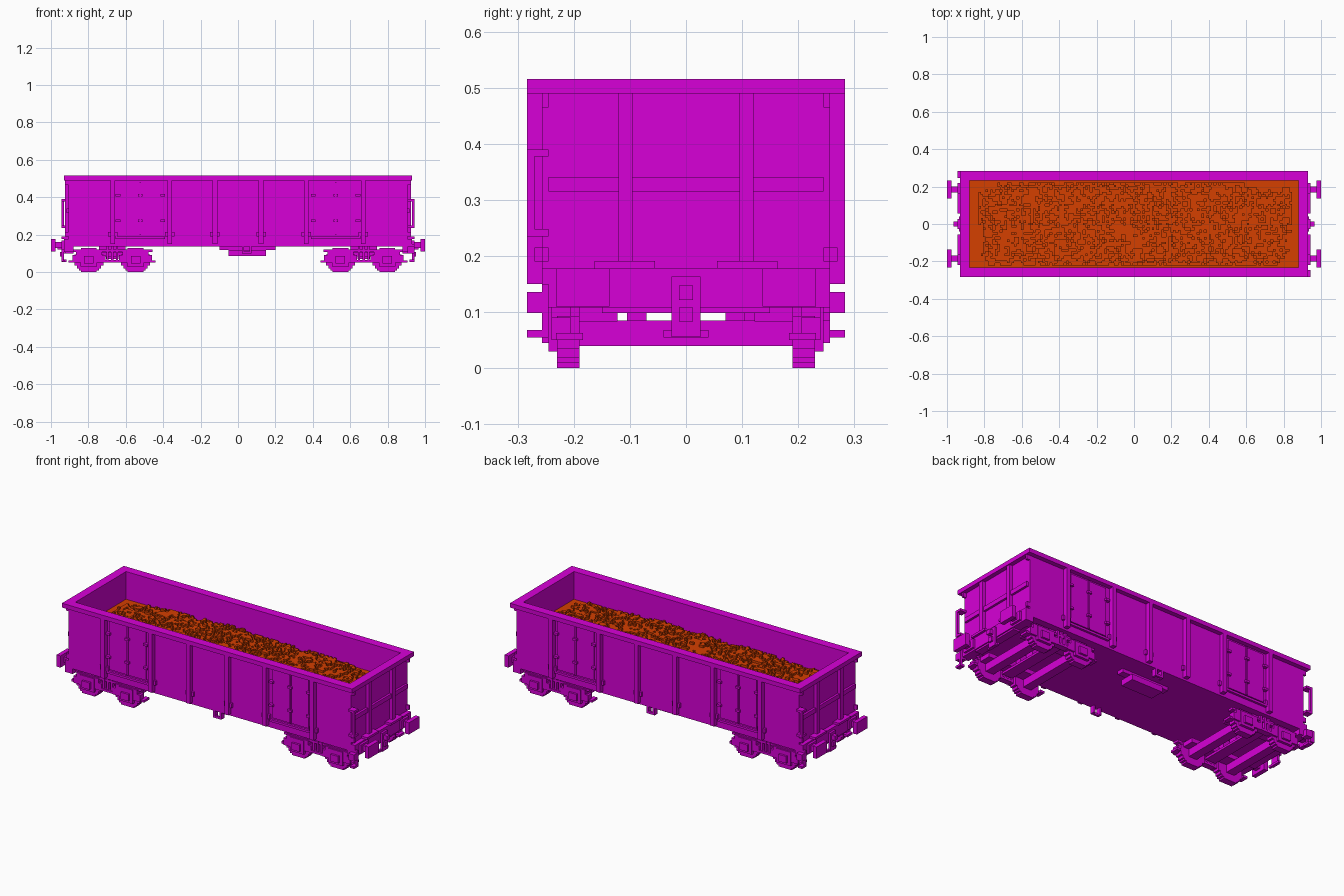
import bpy, bmesh, random
from mathutils import Vector, noise

if "Cube" in bpy.data.objects:
    bpy.data.objects.remove(bpy.data.objects["Cube"])
random.seed(4)

# Main levels of the wagon: length (x), width (y) and height (z)
BLOCK = 0.0127
INNER_X, WALL_X, END_X = 0.88, 0.905, 0.93
INNER_Y, WALL_Y, POST_Y = 0.232, 0.257, 0.283
FLOOR_Z, BEAM_Z, RIM_Z, TOP_Z = 0.138, 0.178, 0.49, 0.515
ORE_Z = 0.355
WHEEL_IN, WHEEL_OUT, WHEEL_R = 0.19, 0.23, 0.064
AXLE_XS = (0.548, 0.797)
BOGIE_X = sum(AXLE_XS) / 2


def material(name, rgb):
    m = bpy.data.materials.new(name)
    m.use_nodes = True
    m.diffuse_color = (*rgb, 1)
    m.node_tree.nodes["Principled BSDF"].inputs["Base Color"].default_value = (*rgb, 1)
    return m


MAGENTA = material("magenta paint", (0.68, 0, 0.68))
ORE = material("orange ore", (0.66, 0.05, 0))


def add_box(bm, x, y, z):
    """Add a box spanning the given (low, high) ranges."""
    cube = bmesh.ops.create_cube(bm, size=1)
    for vert in cube["verts"]:
        vert.co = Vector([(lo + hi) / 2 + c * (hi - lo)
                          for c, (lo, hi) in zip(vert.co, (x, y, z))])


def flip(span, sign):
    return span if sign > 0 else (-span[1], -span[0])


def around(centre, half):
    return (centre - half, centre + half)


def above(low, size=BLOCK):
    return (low, low + size)


def across(half):
    return (-half, half)


def finish(name, bm, mat):
    mesh = bpy.data.meshes.new(name)
    bm.to_mesh(mesh)
    bm.free()
    mesh.materials.append(mat)
    bpy.context.collection.objects.link(bpy.data.objects.new(name, mesh))


def part(name, boxes, mat=MAGENTA, mirror="", turn=False):
    """Make one object from boxes, mirrored over axes or repeated by a half turn."""
    signs = [(sx, sy) for sx in ((1, -1) if "x" in mirror else (1,))
             for sy in ((1, -1) if "y" in mirror else (1,))]
    if turn:
        signs.append((-1, -1))
    bm = bmesh.new()
    for sx, sy in signs:
        for x, y, z in boxes:
            add_box(bm, flip(x, sx), flip(y, sy), z)
    finish(name, bm, mat)


# Body shell
part("floor", [(across(WALL_X), across(WALL_Y), above(FLOOR_Z, 2 * BLOCK))])
part("side_walls", [(across(WALL_X), (INNER_Y, WALL_Y), (FLOOR_Z, RIM_Z))], mirror="y")
part("end_walls", [((INNER_X, WALL_X), across(INNER_Y), (FLOOR_Z, RIM_Z))], mirror="x")
part("side_rims", [(across(END_X), (INNER_Y, POST_Y), (RIM_Z, TOP_Z))], mirror="y")
part("end_rims", [((INNER_X, END_X), across(INNER_Y), (RIM_Z, TOP_Z))], mirror="x")

# Side posts with small feet
posts = []
for post_x in (0.123, 0.365, 0.67):
    posts.append((around(post_x, BLOCK), (WALL_Y, POST_Y), (0.15, RIM_Z)))
    posts.append((around(post_x, 2 * BLOCK), above(WALL_Y), above(0.19, 2 * BLOCK)))
part("side_posts", posts, mirror="xy")

# Double doors: two thin leaves, a bottom ledge, hinges and a latch rod
DOOR_X, LEAF = 0.522, 0.12
doors = [(around(DOOR_X, LEAF + BLOCK), above(WALL_Y), above(BEAM_Z)),
         (around(DOOR_X, BLOCK / 3), above(WALL_Y), (0.2, 0.48))]
for side in (-1, 1):
    doors.append((around(DOOR_X + side * LEAF / 2, LEAF / 2 - BLOCK / 3),
                  above(WALL_Y, BLOCK / 2), (0.2, 0.48)))
for side in (-1, 0, 1):
    for hinge_z in (0.275, 0.41):
        doors.append((around(DOOR_X + side * LEAF, BLOCK),
                      above(WALL_Y, 1.5 * BLOCK), around(hinge_z, BLOCK / 2)))
part("side_doors", doors, mirror="xy")

# End ribs, brackets, headstock and ledges
rib = above(WALL_X, 1.5 * BLOCK)
part("end_posts", [(rib, above(0.095, 2 * BLOCK), (BEAM_Z, RIM_Z))], mirror="xy")
part("end_rails", [(above(WALL_X), across(0.245), above(0.315, 2 * BLOCK))], mirror="x")
part("end_brackets", [(rib, (0.245, WALL_Y), above(z, 2 * BLOCK))
                      for z in (0.19, RIM_Z - 2 * BLOCK)], mirror="xy")
part("headstocks", [((INNER_X, END_X), across(WALL_Y), (0.108, BEAM_Z)),
                    ((INNER_X, END_X - BLOCK / 2), across(0.15), above(0.098))], mirror="x")
part("end_ledges", [((WALL_X, END_X + BLOCK), (0.055, 0.163), above(BEAM_Z))], mirror="xy")

# Buffers: stem, collar and head
BUFFER_Y, BUFFER_Z = 0.184, 0.144
part("buffers", [(x, around(BUFFER_Y, wide), around(BUFFER_Z, tall)) for x, wide, tall in (
    ((END_X, 0.98), 0.016, 0.016),
    (above(END_X), 0.036, 0.026),
    ((0.975, 1), 0.048, 0.034))], mirror="xy")

# Couplers: plate, hook, lower link and foot
part("couplers", [((END_X, END_X + BLOCK), across(2 * BLOCK), (0.056, 0.163)),
                  (above(0.94, 2 * BLOCK), across(BLOCK), above(0.122, 2 * BLOCK)),
                  (above(0.94), across(BLOCK), above(0.083, 2 * BLOCK)),
                  (around(END_X, BLOCK / 2), across(0.04), above(0.055))], mirror="x")

# Footsteps and grab handles on two opposite corners
reach = END_X + BLOCK
corner_y = (-POST_Y, -0.245)
part("footsteps", [(around(END_X, BLOCK), corner_y, above(0.055)),
                   ((END_X, reach), (-WALL_Y, -0.245), (0.06, 0.15)),
                   ((WALL_X, reach), corner_y, above(0.098, 3 * BLOCK))], turn=True)
part("grab_handles", [((END_X, reach), above(-POST_Y), (0.235, 0.39)),
                      ((WALL_X, reach), corner_y, above(0.235)),
                      ((WALL_X, reach), corner_y, above(0.377))], turn=True)

# Wheelsets: stepped wheels, axles and axle boxes
wheels, axles, axle_boxes = [], [], []
for axle_x in AXLE_XS:
    for wide, tall in ((1.2, 0.45), (1, 0.7), (0.85, 0.85), (0.65, 1)):
        wheels.append((around(axle_x, wide * WHEEL_R), (WHEEL_IN, WHEEL_OUT),
                       around(WHEEL_R, tall * WHEEL_R)))
    axles.append((around(axle_x, 2 * BLOCK), across(WHEEL_IN), (0.04, 0.085)))
    axle_boxes.append((around(axle_x, 3.5 * BLOCK), (WHEEL_OUT, 0.245), (0.03, 0.11)))
    axle_boxes.append((around(axle_x, 2 * BLOCK), (0.24, WALL_Y), (0.045, 0.085)))
part("wheels", wheels, mirror="xy")
part("axles", axles, mirror="x")
part("axle_boxes", axle_boxes, mirror="xy")

# Bogie frames: housings over each axle, top beam, lower tie and springs
frame_y = (0.205, 0.24)
frames = [(around(BOGIE_X, 0.215), (0.2, INNER_Y), above(0.108)),
          (around(BOGIE_X, 0.06), frame_y, above(0.052))]
for axle_x in AXLE_XS:
    frames.append((around(axle_x, 7 * BLOCK), frame_y, (0.05, 0.09)))
    frames.append((around(axle_x, 5.5 * BLOCK), frame_y, (0.085, 0.115)))
for step in (-1, 0, 1):
    frames.append((around(BOGIE_X + step * 2 * BLOCK, BLOCK / 2), (0.21, 0.235), (0.06, FLOOR_Z)))
for side in (-1, 1):
    frames.append((around(BOGIE_X + side * 0.22, BLOCK), (BUFFER_Y, INNER_Y), above(0.05)))
part("bogie_frames", frames, mirror="xy")
pivot = around(BOGIE_X, 0.02)
part("bogie_bolsters", [(around(BOGIE_X, 0.033), across(0.2), above(0.07)),
                        (pivot, across(2 * BLOCK), (0.07, FLOOR_Z))], mirror="x")
part("bogie_supports", [(around(BOGIE_X, 0.185), (0.122, WHEEL_IN), above(0.083, 2 * BLOCK)),
                        (around(BOGIE_X, 0.07), (0.122, 0.22), (0.105, FLOOR_Z)),
                        (pivot, (0.07, 0.105), (0.07, FLOOR_Z))], mirror="xy")

# Underfloor equipment
BRAKE_X, LEVER_X = 0.05, 0.047
part("brake_box", [(around(BRAKE_X, 0.15), (0.11, 0.15), (0.118, FLOOR_Z)),
                   (around(BRAKE_X, 0.1), (0.08, 0.165), (0.085, 0.118))])
lever = [(around(LEVER_X, 2 * BLOCK), (0.245, WALL_Y), above(0.098))]
for side in (-1, 1):
    lever.append((around(LEVER_X + side * 0.02, BLOCK / 2), (WHEEL_OUT, WALL_Y), (0.098, FLOOR_Z)))
part("brake_levers", lever, mirror="y")

# Ore load: a flat bed with a rough mound of block columns
part("ore_bed", [(across(INNER_X), across(INNER_Y), (FLOOR_Z + BLOCK, ORE_Z))], ORE)
bm = bmesh.new()
for column in range(-65, 67):
    for row in range(-17, 18):
        x, y = column * BLOCK, row * BLOCK
        dome = 1 - (abs(x) / INNER_X) ** 5 - (abs(y) / 0.25) ** 4
        lumps = noise.noise(Vector((x, y, 0.2)) * 8) + noise.noise(Vector((x, y, 0.2)) * 24)
        height = round(dome * 3 + lumps * 1.3 + random.uniform(-0.6, 0.5))
        if height > 0:
            add_box(bm, around(x, BLOCK / 2), around(y, BLOCK / 2),
                    (ORE_Z - BLOCK, ORE_Z + height * BLOCK))
finish("ore_mound", bm, ORE)
